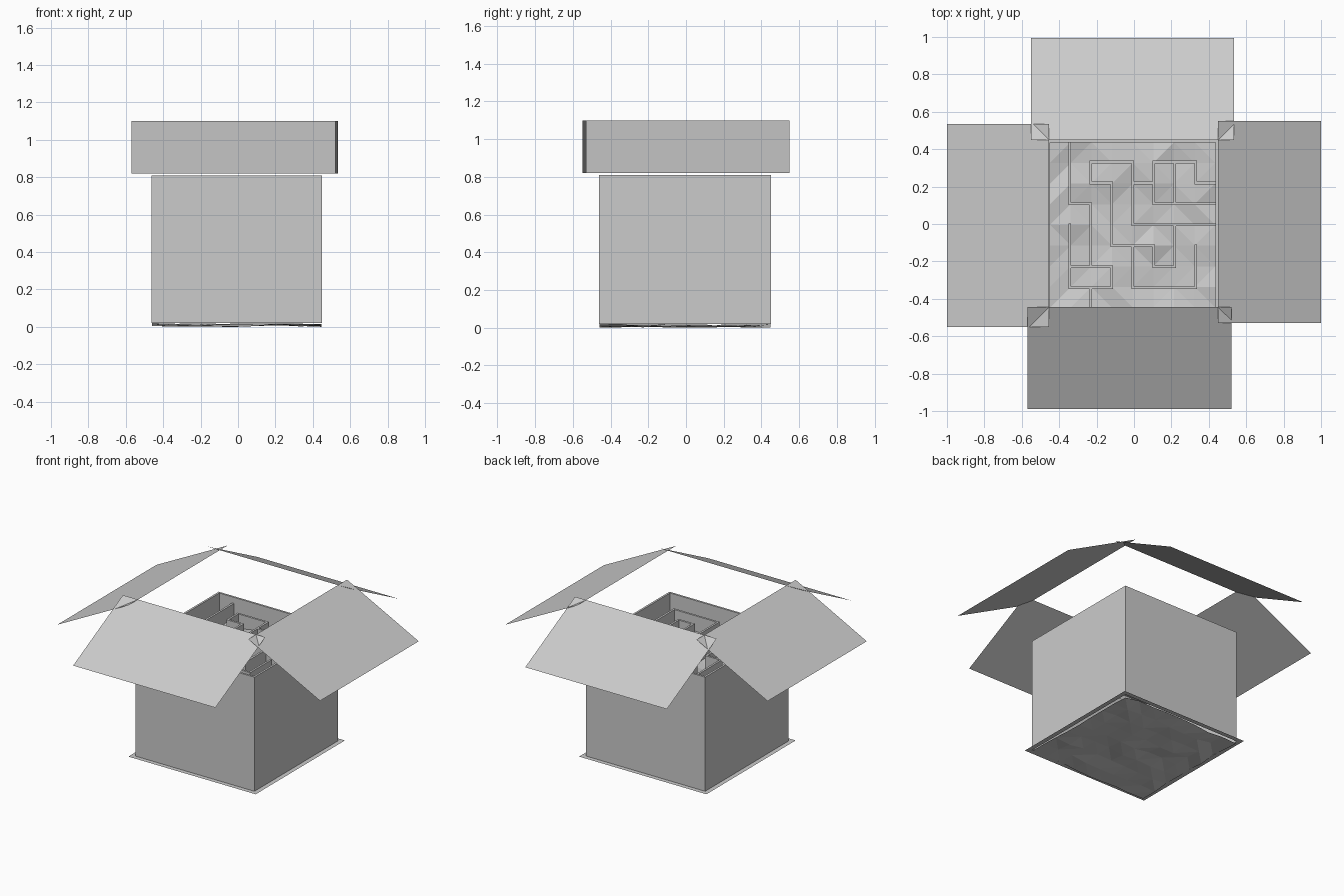
import bpy, bmesh, math, random

if "Cube" in bpy.data.objects:
    bpy.data.objects.remove(bpy.data.objects["Cube"])

random.seed(4)
CX, CY = -0.007, -0.005      # box centre
HALF = 0.456                 # box half width
WALL = 0.014                 # board thickness
TOP, BASE = 0.81, 0.02
FLOOR, MAZE_TOP = 0.68, 0.768


def finish(name, bm):
    mesh = bpy.data.meshes.new(name)
    bm.to_mesh(mesh)
    bm.free()
    ob = bpy.data.objects.new(name, mesh)
    bpy.context.collection.objects.link(ob)
    return ob


def ring(bm, half, z):
    return [bm.verts.new((CX + sx * half, CY + sy * half, z))
            for sx, sy in ((-1, -1), (1, -1), (1, 1), (-1, 1))]


def bridge(bm, a, b):
    for i in range(4):
        j = (i + 1) % 4
        bm.faces.new((a[i], a[j], b[j], b[i]))


def add_box(bm, x0, x1, y0, y1, z0, z1):
    geo = bmesh.ops.create_cube(bm, size=1)
    for v in geo["verts"]:
        v.co.x = x0 if v.co.x < 0 else x1
        v.co.y = y0 if v.co.y < 0 else y1
        v.co.z = z0 if v.co.z < 0 else z1


def crumpled_sheet(name, half, z, dip, down):
    bm = bmesh.new()
    bmesh.ops.create_grid(bm, x_segments=8, y_segments=8, size=half)
    for v in bm.verts:
        v.co.x += CX
        v.co.y += CY
        v.co.z = z + random.uniform(-dip, 0)
    if down:
        bm.verts.ensure_lookup_table()
        bm.verts[40].co.z = z - dip
        bmesh.ops.reverse_faces(bm, faces=bm.faces[:])
    bmesh.ops.triangulate(bm, faces=bm.faces[:])
    return finish(name, bm)


# Box walls: outside, rim and inside
bm = bmesh.new()
loops = [ring(bm, HALF, BASE), ring(bm, HALF, TOP),
         ring(bm, HALF - WALL, TOP), ring(bm, HALF - WALL, FLOOR - 0.03)]
for a, b in zip(loops, loops[1:]):
    bridge(bm, a, b)
finish("box_walls", bm)

# Thin flange around the foot of the box
bm = bmesh.new()
bridge(bm, ring(bm, 0.488, BASE), ring(bm, HALF, BASE))
finish("base_flange", bm)

# Crumpled underside and maze floor
crumpled_sheet("crumpled_bottom", HALF - 0.003, BASE, BASE, True)
crumpled_sheet("maze_floor", HALF - WALL, FLOOR + 0.01, 0.03, False)

# Maze walls as paths over an 8 x 8 cell grid
paths = [
    [(1, 8), (1, 5), (2, 5), (2, 2), (3, 2), (3, 1), (1, 1), (1, 4)],
    [(1, 2), (2, 2)],
    [(2, 1), (2, 0)],
    [(8, 4), (4, 4), (4, 7), (2, 7), (2, 6), (3, 6), (3, 3), (5, 3),
     (5, 2), (6, 2), (6, 4)],
    [(4, 3), (4, 1), (7, 1), (7, 3)],
    [(8, 5), (5, 5), (5, 7), (7, 7), (7, 6), (8, 6)],
    [(6, 5), (6, 7)],
    [(4, 6), (5, 6)],
]
inner = HALF - WALL / 2
step = inner * 2 / 8
t = WALL / 2
bm = bmesh.new()
for path in paths:
    for (i0, j0), (i1, j1) in zip(path, path[1:]):
        x0, x1 = (CX - inner + step * i for i in sorted((i0, i1)))
        y0, y1 = (CY - inner + step * j for j in sorted((j0, j1)))
        add_box(bm, x0 - t, x1 + t, y0 - t, y1 + t, FLOOR - 0.02, MAZE_TOP)
finish("maze_walls", bm)


# Four sloping lid flaps floating over the rim
def flap(name, along_x, sign, lo, hi, near, far):
    bm = bmesh.new()
    pts = [(near, lo, 1.10), (far, lo, 0.82), (far, hi, 0.82), (near, hi, 1.10)]
    vs = [bm.verts.new((sign * d, s, z) if along_x else (s, sign * d, z))
          for d, s, z in pts]
    f = bm.faces.new(vs)
    f.normal_update()
    if f.normal.z < 0:
        f.normal_flip()
    finish(name, bm)


flap("right_flap", True, 1, -0.53, 0.55, 0.45, 1.0)
flap("left_flap", True, -1, -0.55, 0.535, 0.455, 1.0)
flap("back_flap", False, 1, -0.55, 0.535, 0.45, 0.995)
flap("front_flap", False, -1, -0.57, 0.52, 0.445, 0.99)
